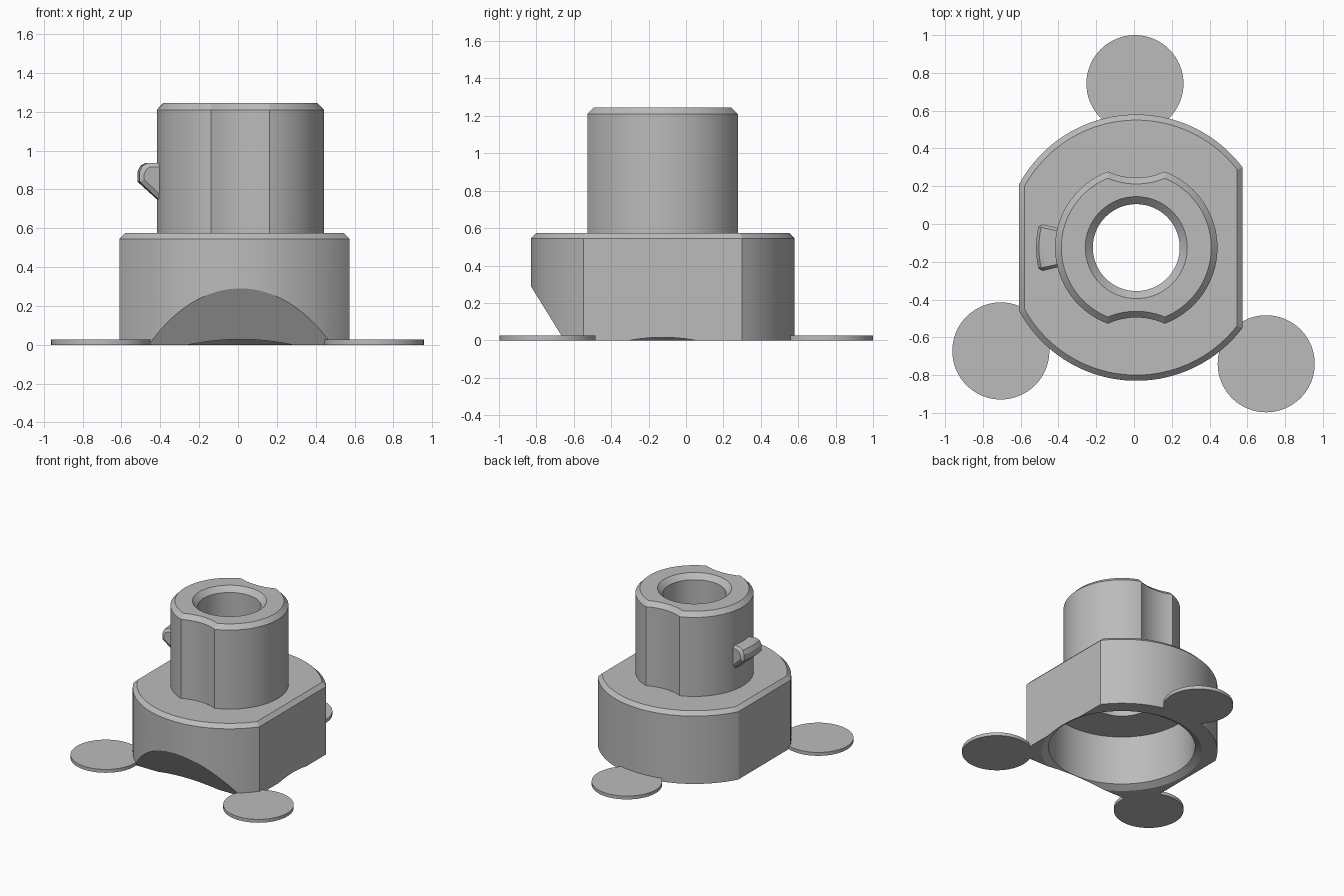
import bpy, bmesh
from math import sin, cos, pi, sqrt, atan2, radians

cube = bpy.data.objects.get("Cube")
if cube:
    bpy.data.objects.remove(cube)

CX, CY = 0.012, -0.125          # axis of the housing

grey = bpy.data.materials.new("plain grey")
grey.use_nodes = True
colour = (0.5, 0.5, 0.5, 1)
grey.diffuse_color = colour
grey.node_tree.nodes["Principled BSDF"].inputs["Base Color"].default_value = colour


def loft(name, rings, wrap=False):
    """Skin equal-length rings; cap the ends, or join last to first."""
    bm = bmesh.new()
    loops = [[bm.verts.new(p) for p in ring] for ring in rings]
    n = len(loops[0])
    pairs = list(zip(loops, loops[1:]))
    if wrap:
        pairs.append((loops[-1], loops[0]))
    else:
        bm.faces.new(loops[0])
        bm.faces.new(loops[-1])
    for a, b in pairs:
        for i in range(n):
            j = (i + 1) % n
            bm.faces.new((a[i], a[j], b[j], b[i]))
    bmesh.ops.recalc_face_normals(bm, faces=bm.faces)
    mesh = bpy.data.meshes.new(name)
    bm.to_mesh(mesh)
    bm.free()
    obj = bpy.data.objects.new(name, mesh)
    bpy.context.collection.objects.link(obj)
    mesh.materials.append(grey)
    return obj


def arc(cx, cy, r, a0, a1, n):
    return [(cx + r * cos(a0 + (a1 - a0) * i / n),
             cy + r * sin(a0 + (a1 - a0) * i / n)) for i in range(n + 1)]


def at(points, z):
    return [(CX + x, CY + y, z) for x, y in points]


def base_outline(inset):
    """Round outline with a flat on each side."""
    r, right, left = 0.705 - inset, 0.563 - inset, 0.622 - inset
    a = atan2(sqrt(r * r - right * right), right)
    b = pi - atan2(sqrt(r * r - left * left), left)
    return arc(0, 0, r, a, b, 40) + arc(0, 0, r, 2 * pi - b, 2 * pi - a, 40)


def tower_outline(inset):
    """Round outline with a shallow concave groove at front and back."""
    r, groove, d = 0.43 - inset, 0.36 + inset, 0.73
    y = (d * d + r * r - groove * groove) / (2 * d)
    x = sqrt(r * r - y * y)
    a = atan2(y, x)
    g = atan2(d - y, x)
    half = arc(0, 0, r, -a, a, 40) + arc(0, d, groove, -g, g - pi, 12)[1:-1]
    return half + [(-px, -py) for px, py in half]


def revolve(profile, segments=96):
    return [[(CX + r * cos(2 * pi * i / segments), CY + r * sin(2 * pi * i / segments), z)
             for r, z in profile] for i in range(segments)]


def apply_boolean(obj, other, operation):
    mod = obj.modifiers.new(operation.title(), "BOOLEAN")
    mod.operation = operation
    mod.solver = "EXACT"
    mod.object = other
    bpy.context.view_layer.objects.active = obj
    bpy.ops.object.modifier_apply(modifier=mod.name)
    bpy.data.objects.remove(other)


# Housing: flat-sided base and grooved tower, both with chamfered tops
housing = loft("housing", [at(base_outline(0), 0), at(base_outline(0), 0.545),
                           at(base_outline(0.03), 0.575)])
tower = loft("tower", [at(tower_outline(0), 0.5), at(tower_outline(0), 1.21),
                       at(tower_outline(0.033), 1.245)])
apply_boolean(housing, tower, "UNION")

# Stepped bore: wide chamfered cavity below, narrow hole above
bore = [(0, -0.05), (0.673, -0.05), (0.54, 0.03), (0.54, 0.43),
        (0.23, 0.43), (0.23, 1.205), (0.325, 1.3), (0, 1.3)]
cutter = loft("bore_cutter", revolve([p for p in bore if p[0]]), wrap=True)
bm = bmesh.new()
bm.from_mesh(cutter.data)
# the revolved skin closes through its own middle, so replace that tube by caps
bmesh.ops.delete(bm, geom=[f for f in bm.faces if
                           max(v.co.z for v in f.verts) - min(v.co.z for v in f.verts) > 1],
                 context="FACES_ONLY")
bmesh.ops.holes_fill(bm, edges=[e for e in bm.edges if e.is_boundary], sides=0)
bmesh.ops.recalc_face_normals(bm, faces=bm.faces)
bm.to_mesh(cutter.data)
bm.free()
apply_boolean(housing, cutter, "DIFFERENCE")

# Sloping cut under the front
slope = [(-0.588, -0.1), (-1.022, 0.6), (-1.3, 0.6), (-1.3, -0.1)]
wedge = loft("front_cutter", [[(x, y, z) for y, z in slope] for x in (-1, 1)])
apply_boolean(housing, wedge, "DIFFERENCE")

# Locking lug on the left-hand side of the tower, swept about the axis
full = [(0.4, 0.935), (0.49, 0.935), (0.515, 0.922), (0.53, 0.89), (0.53, 0.84), (0.4, 0.722)]
end = [(0.4, 0.915), (0.48, 0.915), (0.498, 0.905), (0.51, 0.88), (0.51, 0.85), (0.4, 0.75)]
sections = [(-14, end)] + [(a, full) for a in range(-12, 13, 3)] + [(14, end)]
lug = loft("locking_lug", [[(CX - r * cos(radians(a)), CY + r * sin(radians(a)), z)
                            for r, z in prof] for a, prof in sections])

# Thin round pads around the foot
pads = []
for name, x, y in (("back_pad", 0.005, 0.743), ("left_pad", 0.7, -0.74),
                   ("right_pad", -0.705, -0.672)):
    ring = arc(x, y, 0.257, 0, 2 * pi, 64)[:-1]
    pads.append(loft(name, [[(px, py, z) for px, py in ring] for z in (0, 0.027)]))

# Smooth round walls, sharp edges
for obj in [housing, lug] + pads:
    bpy.ops.object.select_all(action="DESELECT")
    obj.select_set(True)
    bpy.context.view_layer.objects.active = obj
    bpy.ops.object.shade_smooth_by_angle(angle=radians(25))
